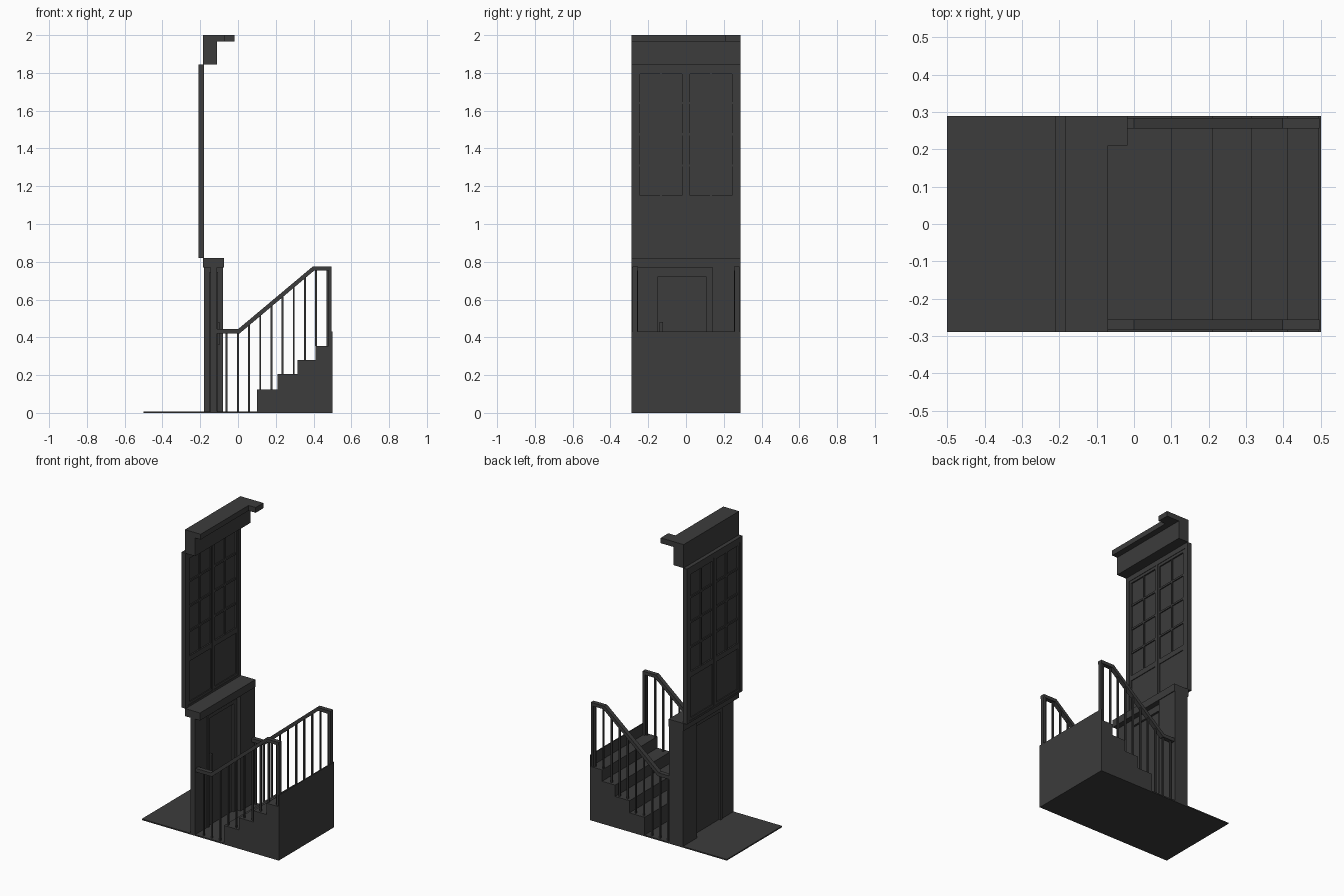
import bpy, bmesh
from mathutils import Vector

if "Cube" in bpy.data.objects:
    bpy.data.objects.remove(bpy.data.objects["Cube"])

dark = bpy.data.materials.new("dark_paint")
dark.diffuse_color = (0.045, 0.045, 0.045, 1)
dark.use_nodes = True
dark.node_tree.nodes["Principled BSDF"].inputs["Base Color"].default_value = dark.diffuse_color


def finish(name, bm):
    bmesh.ops.recalc_face_normals(bm, faces=bm.faces)
    me = bpy.data.meshes.new(name)
    bm.to_mesh(me)
    bm.free()
    me.materials.append(dark)
    ob = bpy.data.objects.new(name, me)
    bpy.context.collection.objects.link(ob)
    return ob


def boxes(name, items):
    """One object from boxes given as (x0, x1, y0, y1, z0, z1)."""
    bm = bmesh.new()
    for x0, x1, y0, y1, z0, z1 in items:
        vs = bmesh.ops.create_cube(bm, size=1)["verts"]
        for v in vs:
            v.co = Vector((x0 if v.co.x < 0 else x1,
                           y0 if v.co.y < 0 else y1,
                           z0 if v.co.z < 0 else z1))
    return finish(name, bm)


def extrude(name, pts, axis, a, b):
    """Prism: 2D profile (x,z) along y, or (x,y) along z."""
    bm = bmesh.new()
    at = (lambda p, q: (p[0], q, p[1])) if axis == "y" else (lambda p, q: (p[0], p[1], q))
    f = bm.faces.new([bm.verts.new(at(p, a)) for p in pts])
    g = bmesh.ops.extrude_face_region(bm, geom=[f])["geom"]
    d = Vector(at((0, 0), b - a))
    bmesh.ops.translate(bm, vec=d, verts=[v for v in g if isinstance(v, bmesh.types.BMVert)])
    return finish(name, bm)


Y = 0.289

# Floor
boxes("floor_plate", [(-0.5, 0.5, -Y, Y, 0, 0.008)])

# Staircase: stepped profile ending in a thin top riser
edges = [0.10, 0.21, 0.315, 0.41, 0.493]
heights = [0.125, 0.205, 0.28, 0.355, 0.43]
steps = [(0.10, 0.0)]
for i, (x, z) in enumerate(zip(edges, heights)):
    steps.append((x, z))
    steps.append((edges[i + 1] if i < 4 else 0.5, z))
steps.append((0.5, 0.0))
extrude("staircase", steps, "y", -Y, Y)


# Railings on both sides
def tread(x):
    return max([h for e, h in zip(edges, heights) if x >= e], default=0.005)


def rail_z(x):
    return 0.43 + 0.335 * min(max(x / 0.40, 0), 1)


rail = [(-0.11, 0.42), (0.008, 0.42), (0.405, 0.755), (0.496, 0.755),
        (0.496, 0.776), (0.397, 0.776), (0.0, 0.443), (-0.11, 0.443)]
for side, s in (("front", -1), ("back", 1)):
    extrude(side + "_handrail", rail, "y", s * 0.255, s * 0.284)
    y = s * 0.269
    bars = []
    for i in range(10):
        x = -0.06 + i * 0.0592
        bars.append((x - 0.005, x + 0.005, y - 0.005, y + 0.005, tread(x), rail_z(x)))
    boxes(side + "_balusters", bars)
    boxes(side + "_end_post", [(0.48, 0.496, y - 0.013, y + 0.013, 0.355, 0.765)])

# Lower wall: ledge, deep pier, recessed door wall
boxes("ledge", [(-0.185, -0.075, -Y, Y, 0.77, 0.82)])
boxes("pier", [(-0.18, -0.08, 0.14, Y, 0, 0.77)])
boxes("door_wall", [(-0.145, -0.11, -Y, -0.165, 0, 0.77),
                    (-0.145, -0.11, -0.165, 0.14, 0.745, 0.77)])
boxes("door_frame", [(-0.15, -0.105, -0.165, -0.147, 0, 0.745),
                     (-0.15, -0.105, 0.107, 0.14, 0, 0.745),
                     (-0.15, -0.105, -0.147, 0.107, 0.722, 0.745)])
boxes("door", [(-0.138, -0.118, -0.147, 0.107, 0, 0.722)])
boxes("door_handle", [(-0.118, -0.098, -0.14, -0.122, 0.36, 0.48)])

# Upper window wall: outer frame
X0, X1 = -0.21, -0.18
boxes("window_frame", [(X0, X1, -Y, -0.262, 0.82, 1.845),
                       (X0, X1, 0.262, Y, 0.82, 1.845),
                       (X0, X1, -0.262, 0.262, 1.812, 1.845),
                       (X0, X1, -0.262, 0.262, 0.82, 0.832)])

# Two glazed leaves, each with 2 x 4 panes over a solid panel
rows = [1.31, 1.475, 1.64]
for name, a, b in (("left", -0.262, -0.002), ("right", 0.002, 0.262)):
    w = 0.018
    l, r = X0 + 0.003, X1 - 0.003
    boxes(name + "_leaf", [(l, r, a, a + w, 0.832, 1.812),
                           (l, r, b - w, b, 0.832, 1.812),
                           (l, r, a + w, b - w, 1.115, 1.15),
                           (l, r, a + w, b - w, 1.794, 1.812),
                           (l, r, a + w, b - w, 0.832, 0.848)])
    m = (a + b) / 2
    boxes(name + "_muntins", [(l + 0.002, r - 0.002, m - 0.006, m + 0.006, 1.15, 1.794)] +
          [(l + 0.002, r - 0.002, a + w, b - w, z - 0.006, z + 0.006) for z in rows])
    boxes(name + "_glass", [(-0.198, -0.192, a + w, b - w, 1.15, 1.794)])
    boxes(name + "_lower_panel", [(-0.202, -0.188, a + w, b - w, 0.848, 1.115)])
boxes("meeting_strip", [(X0, X1, -0.008, 0.008, 0.832, 1.812)])

# Cornice: fascia block with an L-shaped cap
boxes("fascia", [(-0.185, -0.11, -Y, Y, 1.845, 1.965)])
extrude("cornice_cap", [(-0.185, -Y), (-0.07, -Y), (-0.07, 0.21), (-0.018, 0.21),
                        (-0.018, Y), (-0.185, Y)], "z", 1.965, 2.0)
